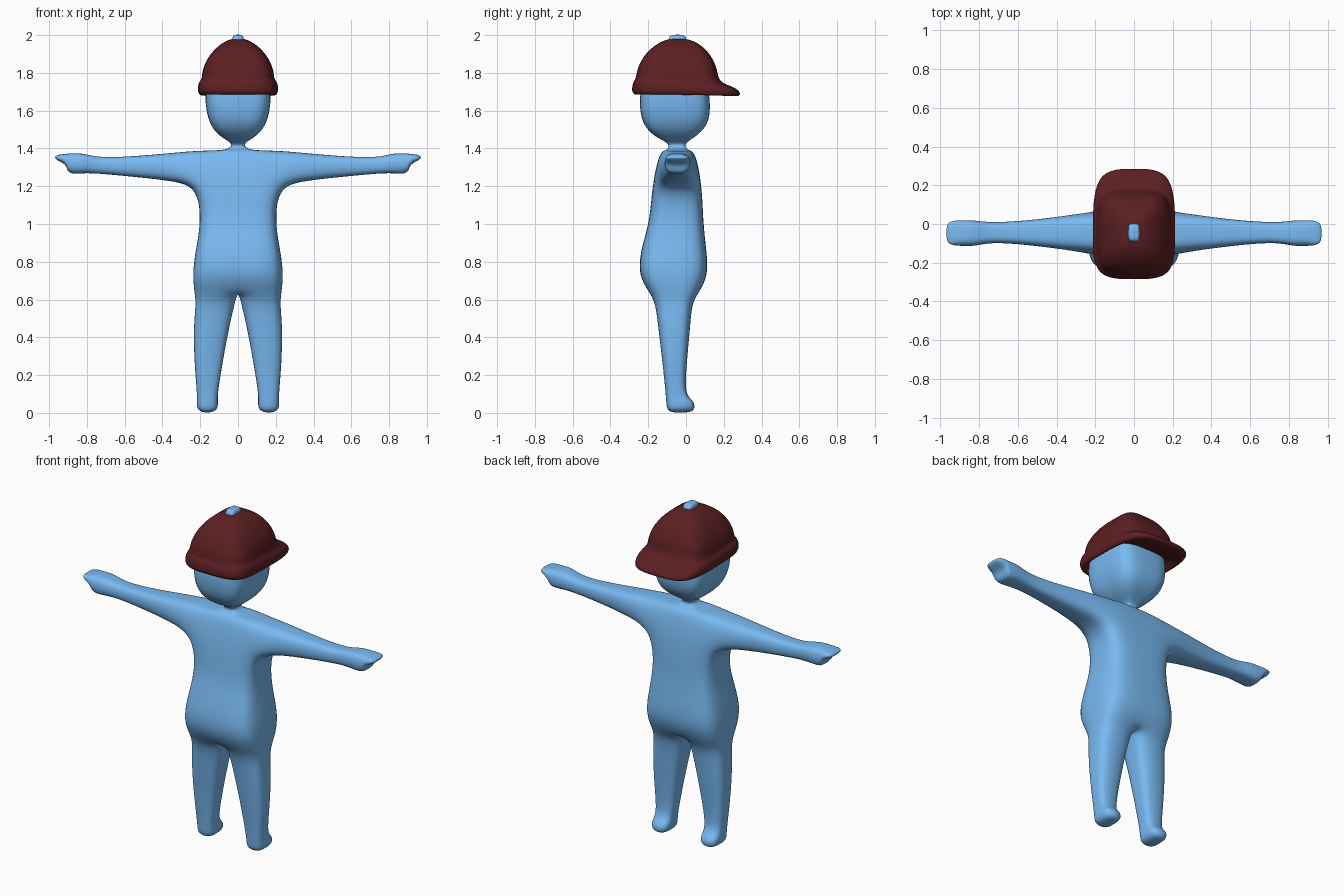
import bpy, bmesh

if "Cube" in bpy.data.objects:
    bpy.data.objects.remove(bpy.data.objects["Cube"])


def material(name, rgb):
    m = bpy.data.materials.new(name)
    m.diffuse_color = (*rgb, 1)
    m.use_nodes = True
    m.node_tree.nodes["Principled BSDF"].inputs["Base Color"].default_value = m.diffuse_color
    return m


BLUE = material("blue", (0.19, 0.49, 0.89))
MAROON = material("maroon", (0.107, 0.014, 0.016))


def add_ring(bm, points):
    return [bm.verts.new(p) for p in points]


def bridge(bm, a, b, closed):
    n = len(a)
    for i in range(n if closed else n - 1):
        j = (i + 1) % n
        bm.faces.new((a[i], a[j], b[j], b[i]))


def half_ring(w, yb, yf, zb, zf=None, ym=None):
    """Right half of a cross-section, from front centre round to back centre."""
    zf = zb if zf is None else zf
    ym = (yb + yf) / 2 if ym is None else ym
    return [(0, yf, zf), (w, yf, zf), (w, ym, zb), (w, yb, zb), (0, yb, zb)]


def cap_half(bm, ring, z):
    """Close a half ring with two quads meeting at a centre point."""
    mid = bm.verts.new((0, ring[2].co.y, z))
    bm.faces.new((ring[0], ring[1], ring[2], mid))
    bm.faces.new((mid, ring[2], ring[3], ring[4]))


def limb(bm, start, sections):
    """Extend a six-point opening through the sections and close the end."""
    prev = start
    for pts in sections:
        ring = add_ring(bm, pts)
        bridge(bm, prev, ring, True)
        prev = ring
    return prev


def finish(bm, name, mat):
    bmesh.ops.recalc_face_normals(bm, faces=bm.faces)
    me = bpy.data.meshes.new(name)
    bm.to_mesh(me)
    bm.free()
    me.materials.append(mat)
    me.polygons.foreach_set("use_smooth", [True] * len(me.polygons))
    ob = bpy.data.objects.new(name, me)
    bpy.context.collection.objects.link(ob)
    mirror = ob.modifiers.new("mirror", 'MIRROR')
    mirror.use_clip = True
    sub = ob.modifiers.new("subdivide", 'SUBSURF')
    sub.levels = sub.render_levels = 3
    return ob


# Body: torso, neck and head rings as (z, half width, back y, front y)
TORSO = [
    (0.64, 0.230, -0.200, 0.075), (0.74, 0.242, -0.255, 0.120),
    (0.88, 0.220, -0.235, 0.105), (1.02, 0.195, -0.190, 0.090),
    (1.20, 0.215, -0.180, 0.085), (1.39, 0.200, -0.140, 0.050),
    (1.388, 0.055, -0.100, 0.005), (1.425, 0.020, -0.080, -0.014),
    (1.46, 0.095, -0.165, 0.050), (1.53, 0.155, -0.235, 0.125),
    (1.66, 0.178, -0.250, 0.130), (1.80, 0.165, -0.225, 0.100),
    (1.90, 0.090, -0.140, 0.030),
]
SHOULDER = 4    # the arm opens between this ring and the next
bm = bmesh.new()
rings = [add_ring(bm, half_ring(w, yb, yf, z)) for z, w, yb, yf in TORSO]
for i in range(len(rings) - 1):
    if i == SHOULDER:
        for k in (0, 3):
            bm.faces.new((rings[i][k], rings[i][k + 1], rings[i + 1][k + 1], rings[i + 1][k]))
    else:
        bridge(bm, rings[i], rings[i + 1], False)
cap_half(bm, rings[-1], 1.90)

# Arm and hand: (top x, top z, bottom x, bottom z, back y, front y)
ARM = [
    (0.36, 1.375, 0.36, 1.230, -0.135, 0.045),
    (0.55, 1.358, 0.55, 1.250, -0.110, 0.020),
    (0.74, 1.350, 0.74, 1.268, -0.095, 0.008),
    (0.82, 1.375, 0.82, 1.270, -0.118, 0.022),
    (0.89, 1.374, 0.905, 1.262, -0.115, 0.022),
    (0.92, 1.370, 0.905, 1.318, -0.115, 0.022),
    (0.97, 1.365, 0.97, 1.340, -0.105, 0.012),
]
lo, hi = rings[SHOULDER], rings[SHOULDER + 1]
end = limb(bm, [hi[1], hi[2], hi[3], lo[3], lo[2], lo[1]], [
    [(xt, y, zt) for y in (yf, (yf + yb) / 2, yb)] +
    [(xb, y, zb) for y in (yb, (yf + yb) / 2, yf)]
    for xt, zt, xb, zb, yb, yf in ARM])
bm.faces.new((end[0], end[1], end[4], end[5]))
bm.faces.new((end[1], end[2], end[3], end[4]))

# Leg and foot: (inner x, outer x, back y, back z, front y, front z)
LEG = [
    (0.018, 0.222, -0.165, 0.580, 0.035, 0.580),
    (0.048, 0.236, -0.150, 0.450, 0.025, 0.450),
    (0.085, 0.230, -0.125, 0.250, 0.005, 0.250),
    (0.110, 0.215, -0.108, 0.090, -0.005, 0.090),
    (0.105, 0.220, -0.108, 0.050, 0.050, 0.065),
    (0.110, 0.215, -0.100, 0.000, 0.050, 0.000),
]
crotch = bm.verts.new((0, -0.06, 0.65))
end = limb(bm, rings[0] + [crotch], [
    [(xi, yf, zf), (xo, yf, zf), (xo, (yf + yb) / 2, (zf + zb) / 2),
     (xo, yb, zb), (xi, yb, zb), (xi, (yf + yb) / 2, (zf + zb) / 2)]
    for xi, xo, yb, zb, yf, zf in LEG])
bm.faces.new((end[0], end[1], end[2], end[5]))
bm.faces.new((end[5], end[2], end[3], end[4]))
finish(bm, "body", BLUE)

# Cap: rings from inside the rim, round the brim, up the dome
CAP = [
    (0.165, -0.230, 0.100, 1.720, 1.720), (0.195, -0.265, 0.270, 1.675, 1.665),
    (0.215, -0.290, 0.295, 1.700, 1.690), (0.210, -0.280, 0.260, 1.755, 1.725),
    (0.190, -0.265, 0.170, 1.765, 1.750), (0.190, -0.260, 0.168, 1.820, 1.820),
    (0.145, -0.215, 0.125, 1.910, 1.910), (0.060, -0.120, 0.040, 1.978, 1.978),
]
bm = bmesh.new()
rings = [add_ring(bm, half_ring(*r, ym=-0.045)) for r in CAP]
for a, b in zip(rings, rings[1:]):
    bridge(bm, a, b, False)
cap_half(bm, rings[-1], 1.985)
finish(bm, "cap", MAROON)

# Button on top of the cap
bm = bmesh.new()
rings = [add_ring(bm, half_ring(w, yb, yf, z, ym=-0.045)) for w, yb, yf, z in
         ((0.032, -0.095, 0.005, 1.955), (0.030, -0.092, 0.002, 1.985), (0.024, -0.080, -0.010, 2.002))]
for a, b in zip(rings, rings[1:]):
    bridge(bm, a, b, False)
cap_half(bm, rings[-1], 2.002)
finish(bm, "cap_button", BLUE)
